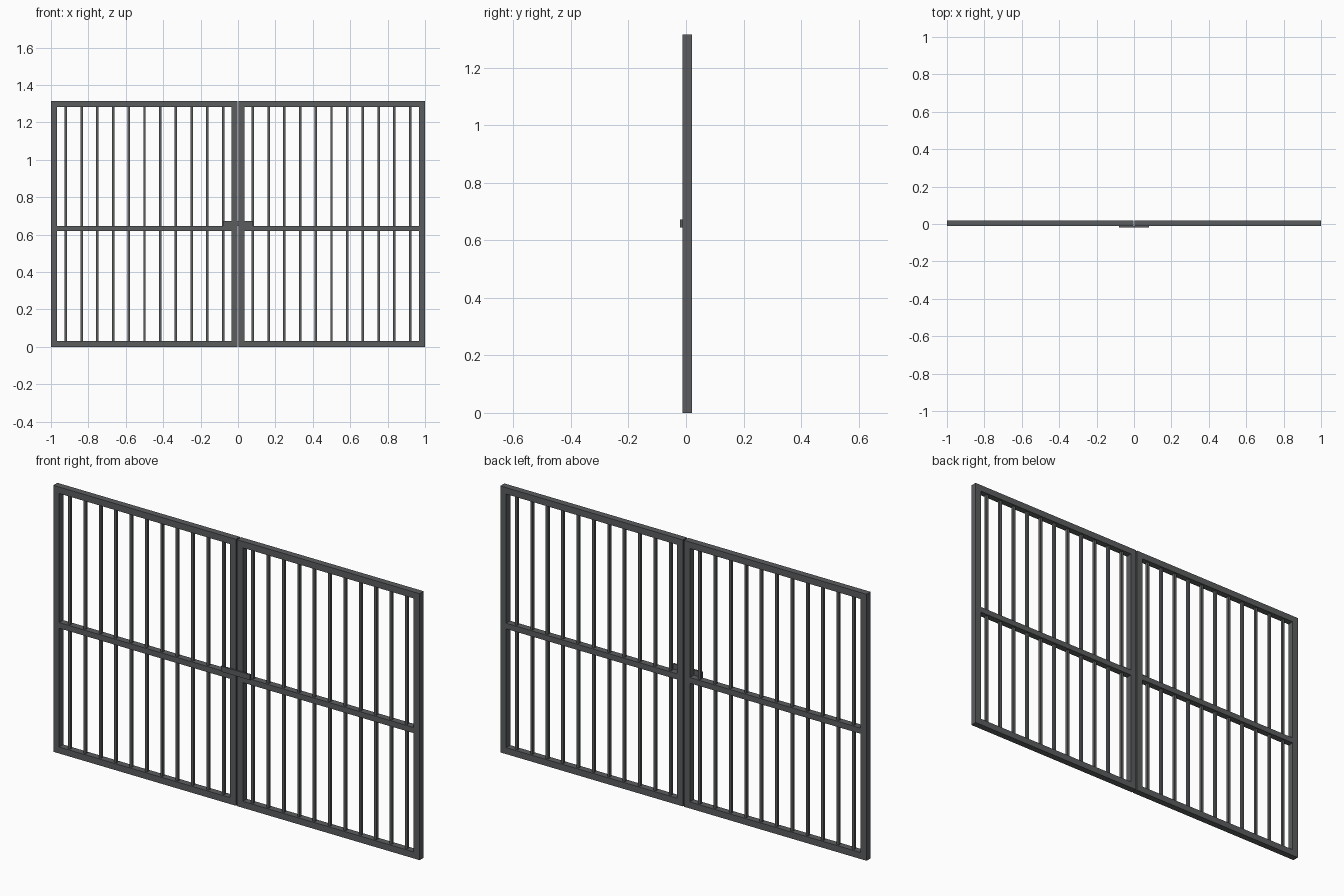
import bpy

cube = bpy.data.objects.get("Cube")
if cube:
    bpy.data.objects.remove(cube, do_unlink=True)

# Single dark steel paint
steel = bpy.data.materials.new("dark_grey_steel")
steel.use_nodes = True
colour = (0.105, 0.108, 0.112, 1)
steel.diffuse_color = colour
steel.node_tree.nodes["Principled BSDF"].inputs["Base Color"].default_value = colour

HEIGHT = 1.315
TUBE = 0.032
FRONT, BACK = -0.012, 0.02
MID = (FRONT + BACK) / 2
GAP = 0.003


def box(name, x, y, z):
    """Box spanning the (low, high) range on each axis."""
    spans = (x, y, z)
    bpy.ops.mesh.primitive_cube_add(size=1, location=[sum(s) / 2 for s in spans])
    obj = bpy.context.object
    obj.name = name
    obj.scale = [abs(s[1] - s[0]) for s in spans]
    bpy.ops.object.transform_apply(location=False, rotation=False, scale=True)
    obj.data.materials.append(steel)
    return obj


depth = (FRONT, BACK)
for side, s in (("left", 1), ("right", -1)):
    # Outer and meeting posts of each leaf
    box(f"{side}_outer_post", (s * (1 - TUBE), s), depth, (0, HEIGHT))
    box(f"{side}_meeting_post", (s * GAP, s * (GAP + TUBE)), depth, (0, HEIGHT))

    # Rails between the posts
    span = (s * (GAP + TUBE), s * (1 - TUBE))
    box(f"{side}_bottom_rail", span, depth, (0, TUBE))
    box(f"{side}_top_rail", span, depth, (HEIGHT - TUBE, HEIGHT))
    box(f"{side}_middle_rail", span, depth, (0.618, 0.646))

    # Evenly spaced vertical bars
    for i in range(11):
        x = s * (0.08 + 0.084 * i)
        box(f"{side}_bar_{i + 1}", (x - 0.0065, x + 0.0065),
            (MID - 0.0065, MID + 0.0065), (TUBE, HEIGHT - TUBE))

# Latch plate bridging the two leaves
box("latch_plate", (-0.08, 0.08), (-0.02, FRONT), (0.645, 0.672))
